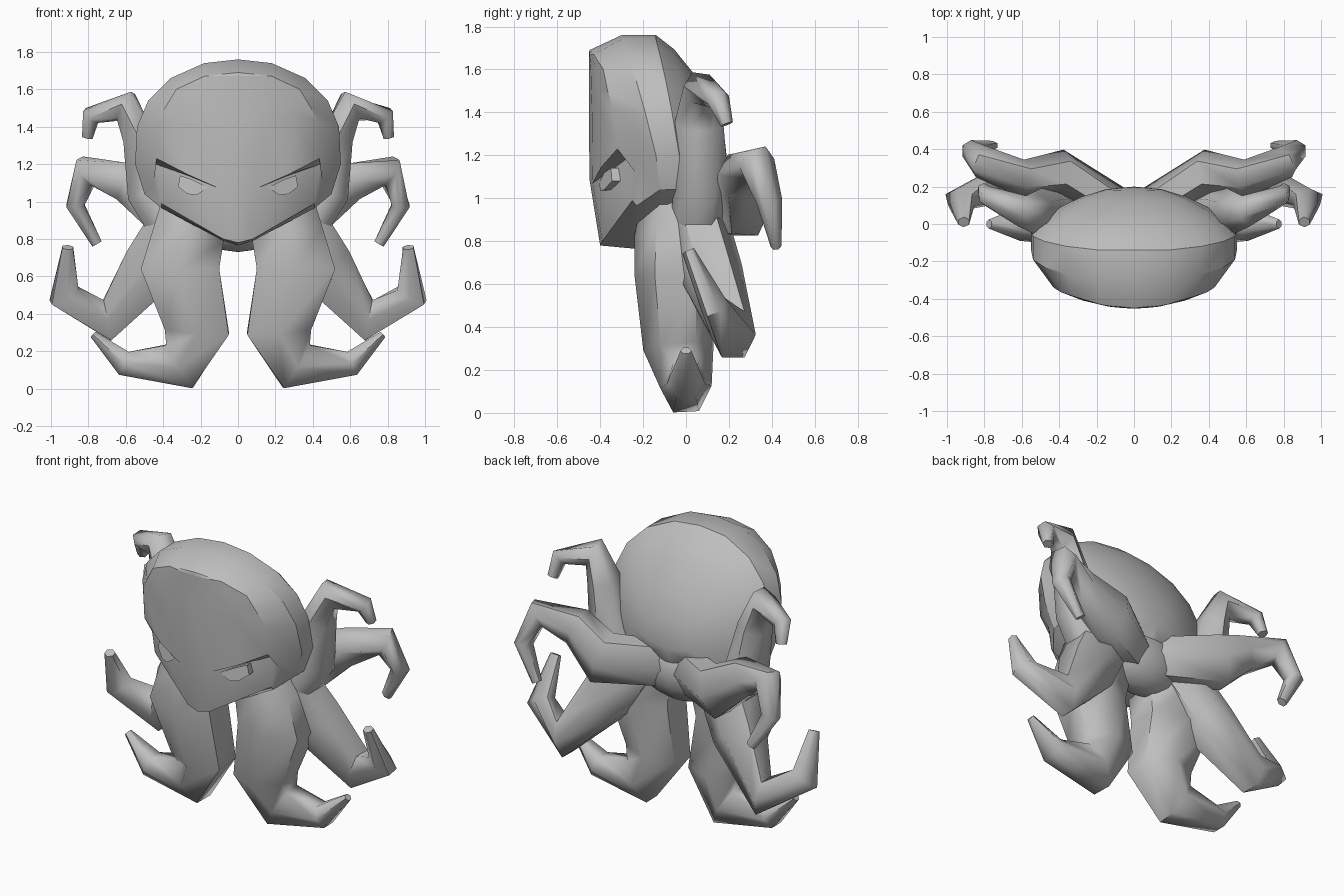
import bpy, bmesh, math
from mathutils import Vector

if "Cube" in bpy.data.objects:
    bpy.data.objects.remove(bpy.data.objects["Cube"])

skin = bpy.data.materials.new("grey skin")
skin.diffuse_color = (0.52, 0.52, 0.52, 1)
skin.use_nodes = True
skin.node_tree.nodes["Principled BSDF"].inputs["Base Color"].default_value = skin.diffuse_color


def finish(name, bm, angle=35):
    bmesh.ops.remove_doubles(bm, verts=bm.verts, dist=0.0005)
    bmesh.ops.recalc_face_normals(bm, faces=bm.faces)
    me = bpy.data.meshes.new(name)
    bm.to_mesh(me)
    bm.free()
    me.materials.append(skin)
    ob = bpy.data.objects.new(name, me)
    bpy.context.collection.objects.link(ob)
    bpy.ops.object.select_all(action='DESELECT')
    ob.select_set(True)
    bpy.context.view_layer.objects.active = ob
    bpy.ops.object.shade_smooth_by_angle(angle=math.radians(angle))
    return ob


def poly(bm, pts):
    """Face plus its mirror image; corners are welded later."""
    for s in (1, -1):
        vs = []
        for p in pts:
            q = Vector((p[0] * s, p[1], p[2]))
            if not any((q - v.co).length < 1e-5 for v in vs):
                vs.append(bm.verts.new(q))
        if len(vs) > 2:
            bm.faces.new(vs if s == 1 else vs[::-1])


def bridge(bm, a, b):
    for i in range(len(a) - 1):
        poly(bm, [a[i], a[i + 1], b[i + 1], b[i]])


# Head: widest rim, front edge and domed back
rim = [(0, -.30, 1.76), (.18, -.30, 1.74), (.36, -.27, 1.66), (.48, -.23, 1.54),
       (.54, -.19, 1.40), (.55, -.14, 1.20), (.50, -.12, 1.04), (.41, -.23, .965),
       (.08, -.24, .79), (0, -.24, .765)]
edge = [(0, -.45, 1.69), (.18, -.43, 1.67), (.33, -.385, 1.60), (.39, -.365, 1.50),
        (.43, -.34, 1.42), (.435, -.32, 1.23), (.45, -.22, 1.10), (.41, -.25, .99),
        (.08, -.39, .80), (0, -.40, .78)]
head = bmesh.new()
bridge(head, edge, rim)
prev = rim
for s, t in ((1, .32), (.90, .49), (.74, .66), (.51, .84), (.27, .96), (0, 1)):
    ring = [(x * s, y + (.2 - y) * t, 1.1 + (z - 1.1) * s) for x, y, z in rim]
    bridge(head, prev, ring)
    prev = ring

# Forehead: rows from the centre line out to the front edge
brow = [(0, -.45, 1.09), (.10, -.435, 1.07), (.27, -.395, 1.145), (.435, -.32, 1.23)]
rows = [[(0, -.45, 1.69)] * 4]
for x, y, z in edge[1:5]:
    rows.append([(x * f, -.452 + (y + .452) * f * f, z) for f in (0, .35, .7, 1)])
rows.append(brow)
for a, b in zip(rows, rows[1:]):
    bridge(head, a, b)
poly(head, [edge[0], edge[1], rows[1][2], rows[1][1], rows[1][0]])

# Eye sockets under the brow, cheeks and pointed chin
back = [(.10, -.435, 1.07), (.27, -.335, 1.14), (.44, -.255, 1.20)]
lid = [(.10, -.435, 1.07), (.25, -.365, 1.035), (.41, -.25, .99)]
bridge(head, brow[1:], back)
bridge(head, back, lid)
poly(head, [back[2], edge[5], edge[6]])
poly(head, [back[2], edge[6], edge[7]])
poly(head, [brow[0], brow[1], edge[8], edge[9]])
poly(head, [lid[0], lid[1], edge[8]])
poly(head, [lid[1], lid[2], edge[8]])
finish("head", head, 30)

# Eyes: flat-cut wedges below the brow
eyes = bmesh.new()
front = [(.16, -.405, 1.075), (.22, -.40, 1.035), (.27, -.38, 1.04),
         (.32, -.345, 1.08), (.31, -.35, 1.14), (.25, -.38, 1.12)]
rear = [(x, y + .08, z) for x, y, z in front]
poly(eyes, front)
bridge(eyes, front + front[:1], rear + rear[:1])
finish("eyes", eyes, 30)

# Neck joining the tentacles beneath the head
neck = bmesh.new()
bmesh.ops.create_uvsphere(neck, u_segments=12, v_segments=8, radius=1)
for v in neck.verts:
    v.co = Vector((v.co.x * .30, .04 + v.co.y * .16, .93 + v.co.z * .20))
finish("neck", neck, 60)


def tentacle(name, path, sides=6):
    """Mirrored pair of tapered tubes; path rows are x, y, z, width, depth."""
    bm = bmesh.new()
    pts = [Vector(p[:3]) for p in path]
    rings = []
    for i, p in enumerate(pts):
        a = (p - pts[max(i - 1, 0)]).normalized()
        b = (pts[min(i + 1, len(pts) - 1)] - p).normalized()
        t = (a + b).normalized()
        n = t.cross(Vector((0, 1, 0))).normalized()
        m = t.cross(n)
        w, d = path[i][3:]
        ring = []
        for k in range(sides):
            u = math.tau * (k + .5) / sides
            ring.append(tuple(p + n * math.cos(u) * w * 1.1 + m * math.sin(u) * d))
        rings.append(ring)
    for a, b in zip(rings, rings[1:]):
        bridge(bm, a + a[:1], b + b[:1])
    poly(bm, rings[0])
    poly(bm, rings[-1])
    finish(name, bm, 62)


tentacle("front_tentacles", [
    (.23, -.02, 1.0, .18, .18), (.265, -.04, .82, .20, .20), (.31, -.05, .64, .22, .19),
    (.22, -.035, .31, .18, .165), (.31, 0, .12, .14, .12), (.61, 0, .135, .07, .09),
    (.775, 0, .29, .02, .025)])
tentacle("side_tentacles", [
    (.28, .03, .95, .16, .15), (.46, .115, .66, .16, .15), (.70, .22, .365, .115, .105),
    (.93, .13, .50, .085, .065), (.91, .01, .755, .03, .03)])
tentacle("rear_tentacles", [
    (.09, .10, .95, .13, .10), (.40, .275, .97, .155, .125), (.60, .245, 1.105, .11, .10),
    (.81, .33, 1.165, .08, .09), (.87, .39, .98, .05, .06), (.755, .42, .775, .03, .025)])
tentacle("upper_tentacles", [
    (.36, .05, .86, .12, .12), (.48, .07, 1.05, .12, .13), (.53, .06, 1.34, .09, .115),
    (.60, .07, 1.51, .085, .085), (.785, .15, 1.46, .05, .055), (.805, .19, 1.345, .03, .03)])
